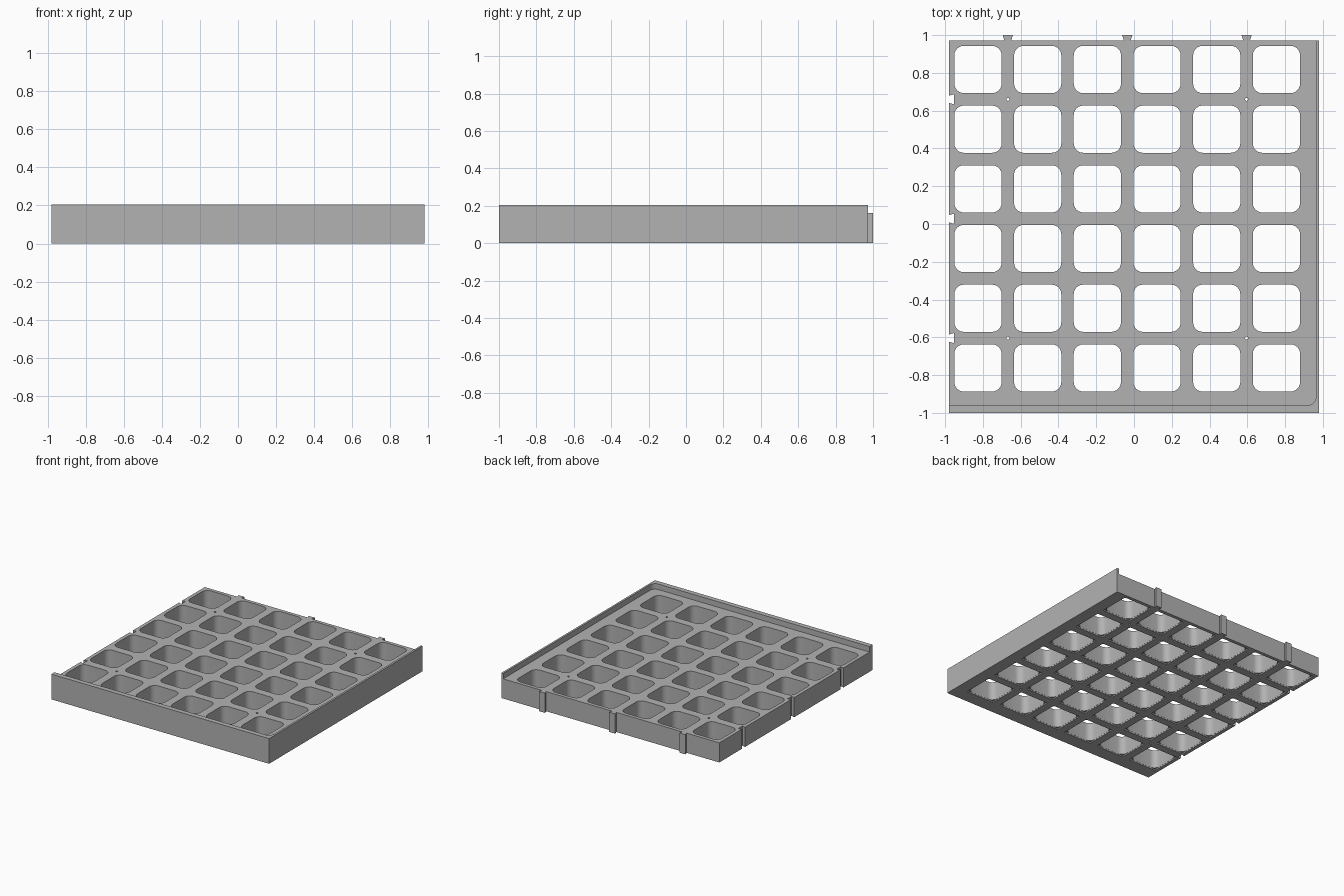
import bpy, bmesh, math

if "Cube" in bpy.data.objects:
    bpy.data.objects.remove(bpy.data.objects["Cube"])

PITCH = 0.316
LEFT, RIGHT, FRONT, BACK = -0.98, 0.98, -1.0, 0.972
FLOOR, TOP = 0.16, 0.205
POCKETS = [(-0.826 + PITCH * i, 0.818 - PITCH * j) for i in range(6) for j in range(6)]
JOINT_X = [-0.668, -0.036, 0.596]      # dovetail tabs on the back
JOINT_Y = [0.66, 0.028, -0.604]        # matching slots on the left

grey = bpy.data.materials.new("plain grey")
grey.diffuse_color = (0.45, 0.45, 0.45, 1)
grey.use_nodes = True
grey.node_tree.nodes["Principled BSDF"].inputs["Base Color"].default_value = grey.diffuse_color


def rounded_rect(cx, cy, half, r, seg=6):
    pts = []
    for k, (sx, sy) in enumerate([(1, 1), (-1, 1), (-1, -1), (1, -1)]):
        for s in range(seg + 1):
            a = math.pi / 2 * (k + s / seg)
            pts.append((cx + sx * (half - r) + r * math.cos(a),
                        cy + sy * (half - r) + r * math.sin(a)))
    return pts


def circle(cx, cy, r, n=16):
    return [(cx + r * math.cos(2 * math.pi * i / n),
             cy + r * math.sin(2 * math.pi * i / n)) for i in range(n)]


def extrude_loops(name, loops, z0, z1):
    """Flat profile (outline plus holes) extruded from z0 to z1."""
    cu = bpy.data.curves.new(name, 'CURVE')
    cu.dimensions = '2D'
    cu.fill_mode = 'BOTH'
    cu.extrude = (z1 - z0) / 2
    for loop in loops:
        sp = cu.splines.new('POLY')
        sp.points.add(len(loop) - 1)
        for p, (x, y) in zip(sp.points, loop):
            p.co = (x, y, 0, 1)
        sp.use_cyclic_u = True
    ob = bpy.data.objects.new(name, cu)
    bpy.context.collection.objects.link(ob)
    activate(ob)
    bpy.ops.object.convert(target='MESH')
    ob = bpy.context.view_layer.objects.active
    bm = bmesh.new()
    bm.from_mesh(ob.data)
    bmesh.ops.remove_doubles(bm, verts=bm.verts, dist=1e-5)
    bmesh.ops.translate(bm, verts=bm.verts, vec=(0, 0, (z0 + z1) / 2))
    bmesh.ops.recalc_face_normals(bm, faces=bm.faces)
    bm.to_mesh(ob.data)
    bm.free()
    ob.data.materials.clear()
    ob.data.materials.append(grey)
    return ob


def activate(ob):
    bpy.ops.object.select_all(action='DESELECT')
    ob.select_set(True)
    bpy.context.view_layer.objects.active = ob


def cut(ob, cutter):
    activate(ob)
    m = ob.modifiers.new("cut", 'BOOLEAN')
    m.operation = 'DIFFERENCE'
    m.solver = 'EXACT'
    m.object = cutter
    bpy.ops.object.modifier_apply(modifier=m.name)
    bpy.data.objects.remove(cutter)


# Outline with dovetail tabs along the back and dovetail slots down the left
outline = [(LEFT, FRONT), (RIGHT, FRONT), (RIGHT, BACK)]
for x in reversed(JOINT_X):
    outline += [(x + 0.018, BACK), (x + 0.027, 1.0), (x - 0.027, 1.0), (x - 0.018, BACK)]
outline.append((LEFT, BACK))
for y in JOINT_Y:
    outline += [(LEFT, y + 0.019), (LEFT + 0.028, y + 0.027),
                (LEFT + 0.028, y - 0.027), (LEFT, y - 0.019)]

# Tray body with pockets and small pin holes
loops = [outline]
loops += [rounded_rect(x, y, 0.125, 0.05) for x, y in POCKETS]
loops += [circle(x, y, 0.008) for x in (JOINT_X[0], JOINT_X[2]) for y in (JOINT_Y[0], JOINT_Y[2])]
tray = extrude_loops("pocket_tray", loops, 0, TOP)

# Lower the floor, leaving a rim on the front and right with a rounded inner corner
R, ix, iy = 0.045, 0.964, -0.96
arc = [(ix - R + R * math.cos(a), iy + R + R * math.sin(a))
       for a in [-math.pi / 2 + math.pi / 2 * i / 8 for i in range(9)]]
cut(tray, extrude_loops("floor_cutter", [[(-1.2, iy)] + arc + [(ix, 1.2), (-1.2, 1.2)]], FLOOR, 0.4))

# Square-cornered recess around each pocket on the underside
squares = [[(x + sx * 0.126, y + sy * 0.126) for sx, sy in ((1, 1), (-1, 1), (-1, -1), (1, -1))]
           for x, y in POCKETS]
cut(tray, extrude_loops("recess_cutter", squares, -0.1, 0.01))

activate(tray)
bpy.ops.object.shade_smooth_by_angle(angle=math.radians(30))
